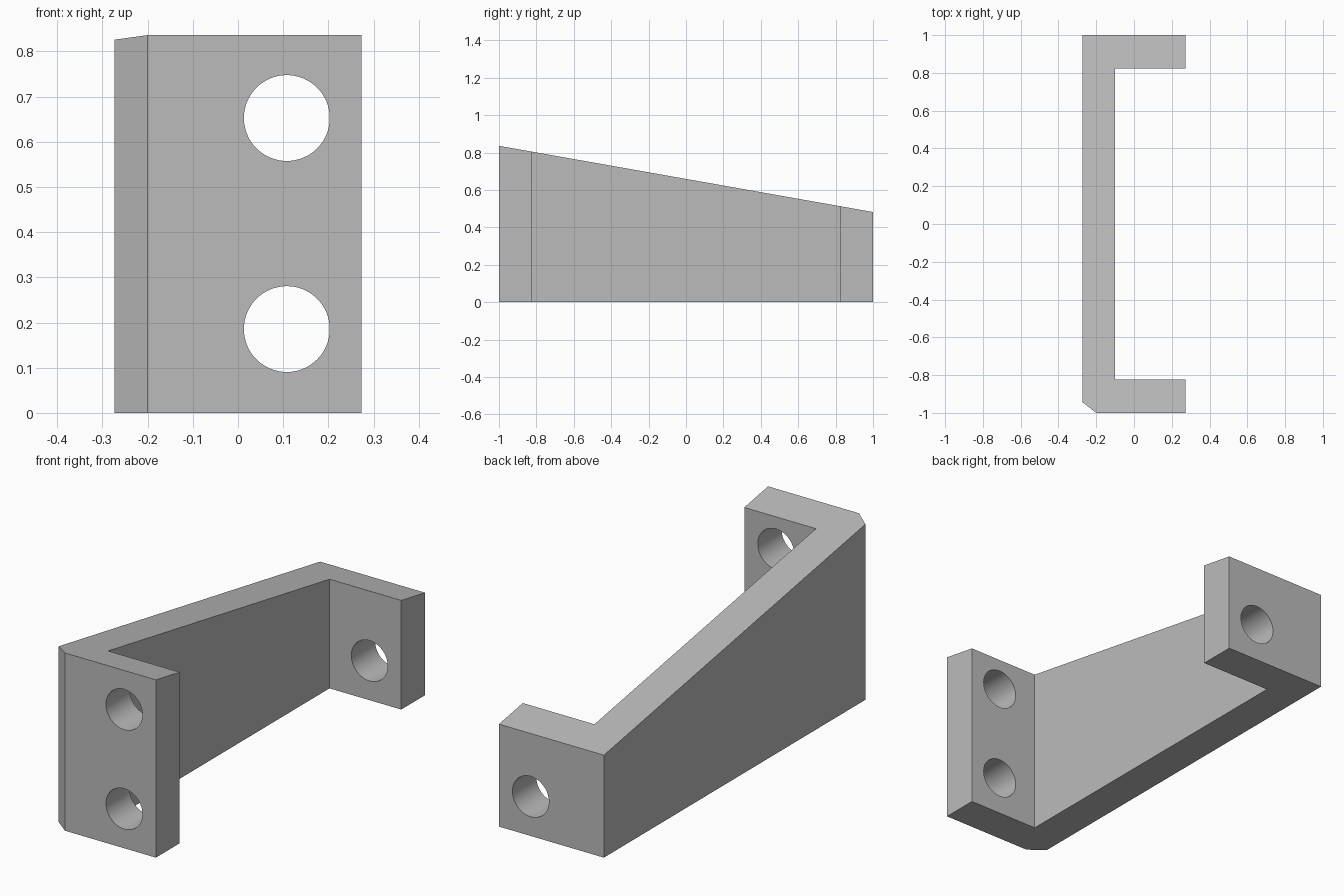
import bpy, bmesh, math

if "Cube" in bpy.data.objects:
    bpy.data.objects.remove(bpy.data.objects["Cube"])

# Plan outline of the channel-shaped bracket, with one chamfered corner
OUTLINE = [(-0.273, -0.943), (-0.2, -1), (0.273, -1), (0.273, -0.823), (-0.1, -0.823),
           (-0.1, 0.823), (0.273, 0.823), (0.273, 1), (-0.273, 1)]
FRONT_H, BACK_H = 0.836, 0.482
HOLE_X, HOLE_R = 0.108, 0.095

grey = bpy.data.materials.new("grey metal")
grey.diffuse_color = (0.5, 0.5, 0.5, 1)
grey.use_nodes = True
grey.node_tree.nodes["Principled BSDF"].inputs["Base Color"].default_value = grey.diffuse_color


def top_z(y):
    return FRONT_H + (BACK_H - FRONT_H) * (y + 1) / 2


# Bracket body: extruded outline with a sloping top
bm = bmesh.new()
base = bm.faces.new([bm.verts.new((x, y, 0)) for x, y in OUTLINE])
top = bmesh.ops.extrude_face_region(bm, geom=[base])["geom"]
for v in top:
    if isinstance(v, bmesh.types.BMVert):
        v.co.z = top_z(v.co.y)
bmesh.ops.recalc_face_normals(bm, faces=bm.faces)
mesh = bpy.data.meshes.new("bracket")
bm.to_mesh(mesh)
bm.free()
bracket = bpy.data.objects.new("bracket", mesh)
bpy.context.collection.objects.link(bracket)
mesh.materials.append(grey)

# Bolt holes: the lower one runs through both flanges, the upper one through the front only
for name, y, z, depth in (("lower_hole_cutter", 0, 0.1855, 2.4),
                          ("upper_hole_cutter", -0.91, 0.6525, 0.4)):
    bpy.ops.mesh.primitive_cylinder_add(vertices=64, radius=HOLE_R, depth=depth,
                                        location=(HOLE_X, y, z),
                                        rotation=(math.pi / 2, 0, 0))
    cutter = bpy.context.object
    cutter.name = name
    cutter.data.materials.append(grey)
    bpy.context.view_layer.objects.active = bracket
    mod = bracket.modifiers.new(name, "BOOLEAN")
    mod.object = cutter
    mod.solver = "EXACT"
    bpy.ops.object.modifier_apply(modifier=name)
    bpy.data.objects.remove(cutter, do_unlink=True)

# Smooth hole walls, sharp edges elsewhere
bpy.ops.object.select_all(action="DESELECT")
bracket.select_set(True)
bpy.context.view_layer.objects.active = bracket
bpy.ops.object.shade_smooth_by_angle(angle=math.radians(30))
